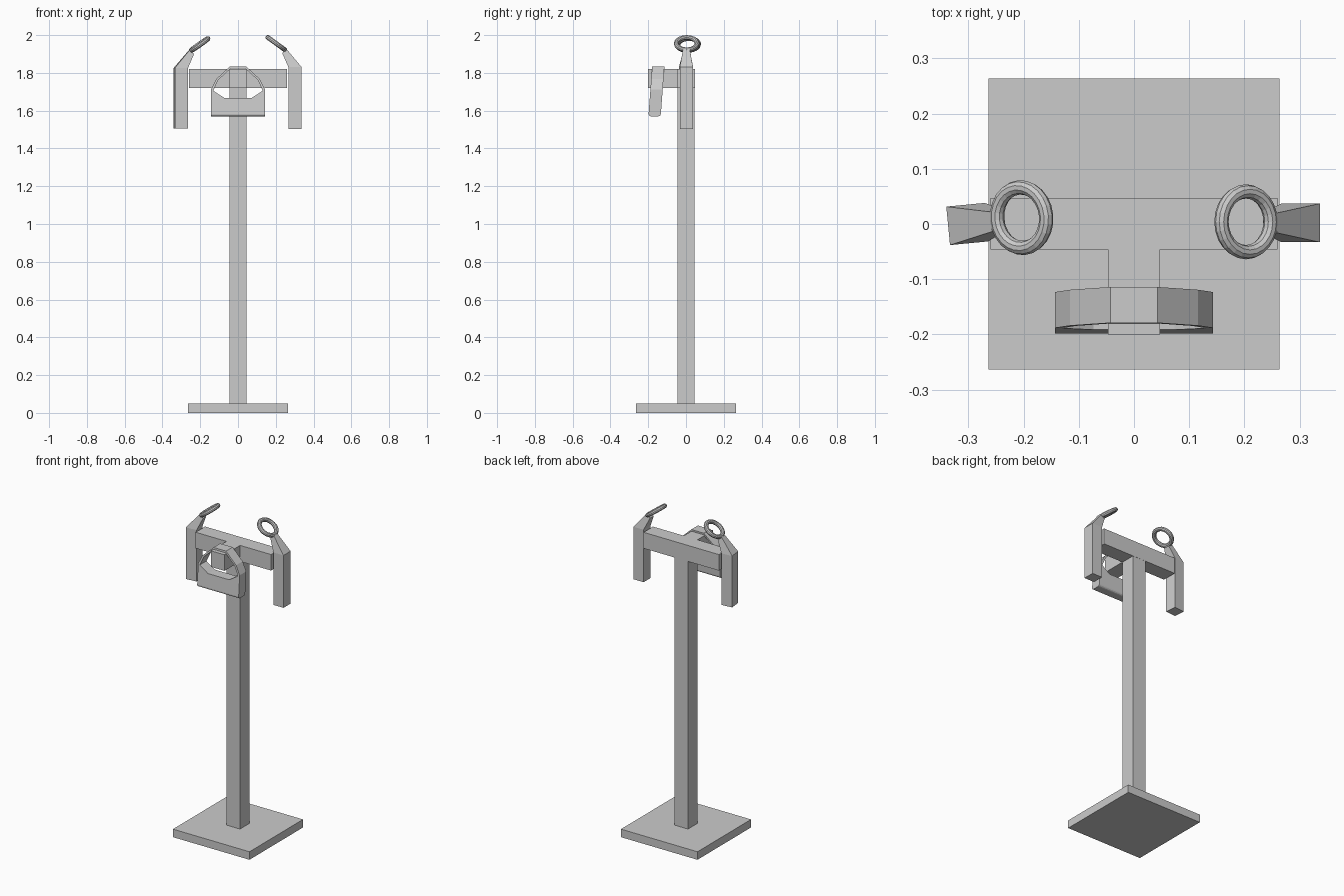
import bpy, bmesh, math
from mathutils import Matrix, Vector

if "Cube" in bpy.data.objects:
    bpy.data.objects.remove(bpy.data.objects["Cube"])


def make(name, bm):
    bmesh.ops.recalc_face_normals(bm, faces=bm.faces)
    me = bpy.data.meshes.new(name)
    bm.to_mesh(me)
    bm.free()
    ob = bpy.data.objects.new(name, me)
    bpy.context.collection.objects.link(ob)
    return ob


def prism(points, offset):
    """Extrude a planar outline by an offset vector."""
    bm = bmesh.new()
    face = bm.faces.new([bm.verts.new(p) for p in points])
    ext = bmesh.ops.extrude_face_region(bm, geom=[face])
    moved = [g for g in ext["geom"] if isinstance(g, bmesh.types.BMVert)]
    bmesh.ops.translate(bm, verts=moved, vec=offset)
    return bm


def square(hx, hy, z):
    return [(-hx, -hy, z), (hx, -hy, z), (hx, hy, z), (-hx, hy, z)]


# Stand: base plate, post and T-shaped top
make("base_plate", prism(square(0.264, 0.264, 0), (0, 0, 0.05)))
make("post", prism(square(0.046, 0.046, 0.05), (0, 0, 1.67)))
tee = [(0.047, -0.2), (0.047, -0.046), (0.26, -0.046), (0.26, 0.047)]
tee += [(-x, y) for x, y in reversed(tee)]
make("top_hanger", prism([(x, y, 1.72) for x, y in tee], (0, 0, 0.1)))


# Headset: front-view outlines given depth, then leaned back
def headset_part(name, half, bevel=False):
    outline = half + [(-x, z) for x, z in reversed(half)]
    bm = prism([(x, -0.199, z) for x, z in outline], (0, 0.065, 0))
    if bevel:
        edges = [e for e in bm.edges
                 if all(v.co.z < 1.571 for v in e.verts)
                 and abs(e.verts[0].co.y - e.verts[1].co.y) < 1e-4]
        bmesh.ops.bevel(bm, geom=edges, offset=0.013, segments=3,
                        profile=0.5, affect='EDGES')
    for v in bm.verts:
        v.co.y += 0.075 * (v.co.z - 1.57)
    make(name, bm)


headset_part("headset_body", [(0.143, 1.57), (0.143, 1.713), (0.073, 1.668)], True)
outer = [(0.143, 1.713), (0.116, 1.767), (0.043, 1.834)]
inner = [(0.131, 1.705), (0.106, 1.761), (0.039, 1.823)]
# outline runs inner -> outer on one side, mirrored back on the other
strap = (outer[::1] + [(-x, z) for x, z in reversed(outer)]
         + [(-x, z) for x, z in inner] + inner[::-1])
bm = prism([(x, -0.199, z) for x, z in strap], (0, 0.065, 0))
for v in bm.verts:
    v.co.y += 0.075 * (v.co.z - 1.57)
make("headset_strap", bm)


# Hand controllers: square grip, tapered neck and tracking ring
def controller(side, matrix):
    bm = bmesh.new()
    h = 0.035
    sections = [
        square(h, h, 1.503),
        square(h, h, 1.83),
        [(-0.068, -0.018, 1.905), (-0.043, -0.018, 1.924),
         (-0.043, 0.018, 1.924), (-0.068, 0.018, 1.905)],
    ]
    rings = [[bm.verts.new(p) for p in s] for s in sections]
    for a, b in zip(rings, rings[1:]):
        for i in range(4):
            j = (i + 1) % 4
            bm.faces.new((a[i], a[j], b[j], b[i]))
    bm.faces.new(rings[0])
    bm.faces.new(rings[-1])
    bmesh.ops.transform(bm, matrix=matrix, verts=bm.verts)
    make(side + "_controller_grip", bm)

    bm = bmesh.new()
    n, m, R, r = 24, 10, 0.055, 0.013
    grid = []
    for i in range(n):
        a = 2 * math.pi * i / n
        row = []
        for k in range(m):
            b = 2 * math.pi * k / m
            d = R + r * math.cos(b)
            row.append(bm.verts.new((d * math.cos(a), d * math.sin(a), r * math.sin(b))))
        grid.append(row)
    for i in range(n):
        for k in range(m):
            i2, k2 = (i + 1) % n, (k + 1) % m
            bm.faces.new((grid[i][k], grid[i2][k], grid[i2][k2], grid[i][k2]))
    place = Matrix.Translation((-0.099, 0.002, 1.955)) @ Matrix.Rotation(math.radians(36), 4, 'Y')
    bmesh.ops.transform(bm, matrix=matrix @ place, verts=bm.verts)
    make(side + "_controller_ring", bm)


controller("right", Matrix.Translation((0.302, 0.002, 0)))
# left one is mirrored, turned slightly and hangs a touch shorter
controller("left", Matrix.Translation((-0.302, 0, 0.03))
           @ Matrix.Rotation(math.radians(5.5), 4, 'Z')
           @ Matrix.Diagonal((-1, 1, 0.982, 1)))
